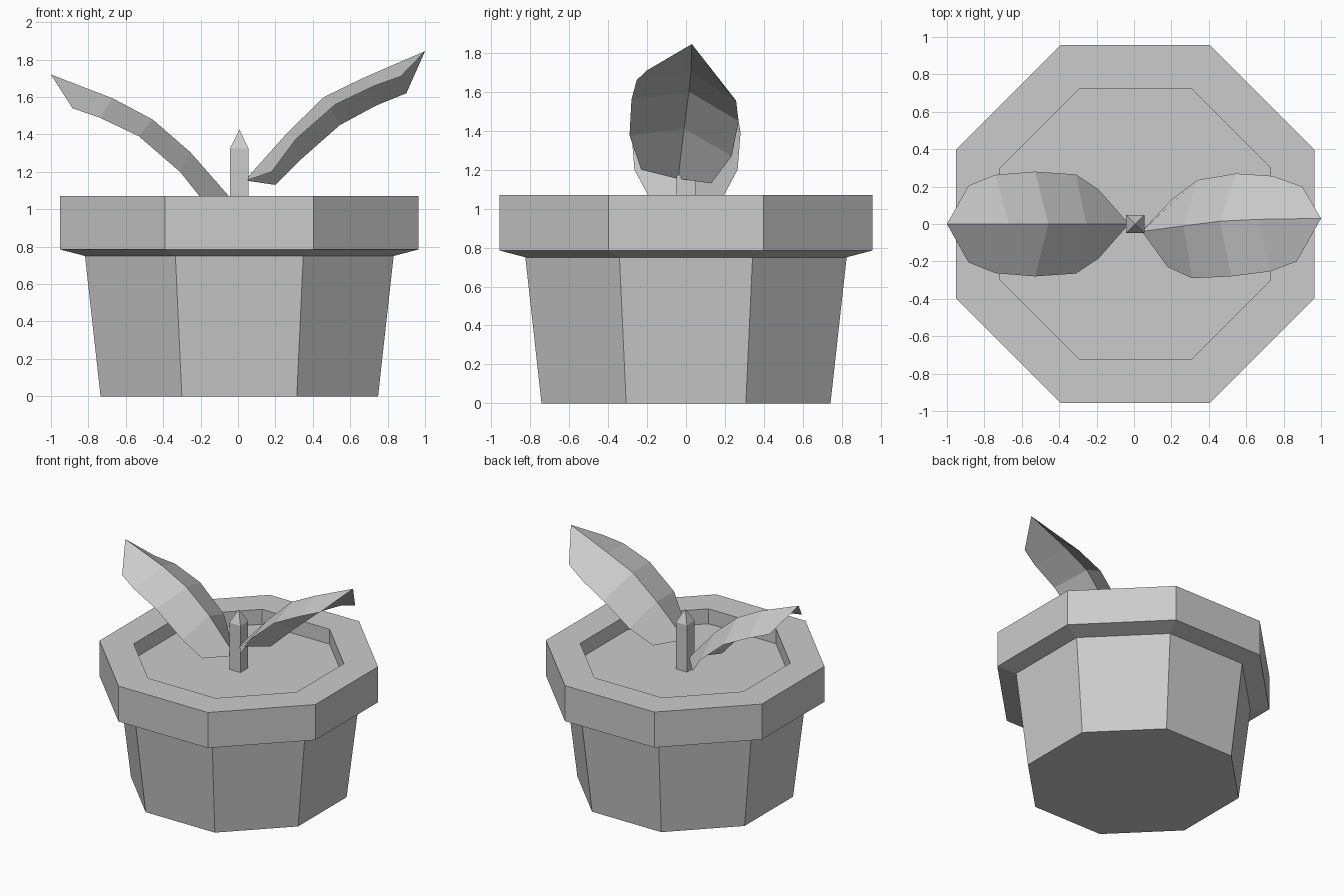
import bpy
import math

if "Cube" in bpy.data.objects:
    bpy.data.objects.remove(bpy.data.objects["Cube"])

CX = 0.007      # pot axis
SOIL_Z = 0.95


def make_object(name, verts, faces):
    mesh = bpy.data.meshes.new(name)
    mesh.from_pydata(verts, [], faces)
    mesh.update()
    obj = bpy.data.objects.new(name, mesh)
    bpy.context.collection.objects.link(obj)
    return obj


def lathe(name, profile, sides, cap_bottom=False, cap_top=False):
    """Flat-sided turned shape; profile holds (distance to flat side, z)."""
    verts, faces = [], []
    for apothem, z in profile:
        r = apothem / math.cos(math.pi / sides)
        for i in range(sides):
            a = math.tau * (i + 0.5) / sides
            verts.append((CX + r * math.cos(a), r * math.sin(a), z))
    for k in range(len(profile) - 1):
        for i in range(sides):
            j = (i + 1) % sides
            faces.append((k * sides + i, k * sides + j,
                          (k + 1) * sides + j, (k + 1) * sides + i))
    if cap_bottom:
        faces.append(tuple(reversed(range(sides))))
    if cap_top:
        start = (len(profile) - 1) * sides
        faces.append(tuple(range(start, start + sides)))
    return make_object(name, verts, faces)


def leaf(name, rib, edge_a, edge_b):
    """Folded sheet: rib is base, 3 joints, tip; each edge is base + 5 points."""
    verts = rib + edge_a + edge_b
    faces = []
    for start, flip in ((5, False), (11, True)):
        e = [start + i for i in range(6)]
        half = [(0, e[0], e[1], e[2], 1), (1, e[2], e[3], 2),
                (2, e[3], e[4], 3), (3, e[4], e[5], 4)]
        faces += [f[::-1] if flip else f for f in half]
    return make_object(name, verts, faces)


# Pot with overhanging rim, and the soil inside it
lathe("pot", [(0.742, 0), (0.825, 0.75), (0.958, 0.785), (0.958, 1.07),
              (0.723, 1.07), (0.723, SOIL_Z)], 8, cap_bottom=True)
lathe("soil", [(0.723, SOIL_Z)], 8, cap_top=True)

# Square sprout with a pointed tip
lathe("sprout", [(0.049, SOIL_Z), (0.049, 1.325), (0.0005, 1.425)], 4,
      cap_bottom=True, cap_top=True)

# Left leaf: symmetric about y = 0
left_edge = [(-0.04, 0.015, 1.045), (-0.19, 0.185, 1.05), (-0.31, 0.265, 1.20),
             (-0.53, 0.28, 1.39), (-0.74, 0.263, 1.49), (-0.885, 0.205, 1.54)]
leaf("left_leaf",
     [(-0.04, 0, 1.06), (-0.255, 0, 1.305), (-0.457, 0, 1.48),
      (-0.67, 0, 1.593), (-1, 0, 1.72)],
     left_edge, [(x, -y, z) for x, y, z in left_edge])

# Right leaf: slightly higher and rolled
leaf("right_leaf",
     [(0.04, -0.04, 1.158), (0.265, -0.01, 1.41), (0.46, 0.015, 1.60),
      (0.665, 0.025, 1.70), (1, 0.03, 1.845)],
     [(0.05, -0.05, 1.155), (0.18, -0.23, 1.20), (0.31, -0.29, 1.375),
      (0.52, -0.28, 1.56), (0.73, -0.253, 1.66), (0.87, -0.2, 1.71)],
     [(0.05, -0.03, 1.152), (0.2, 0.13, 1.13), (0.34, 0.235, 1.27),
      (0.545, 0.27, 1.45), (0.74, 0.257, 1.555), (0.9, 0.2, 1.62)])
